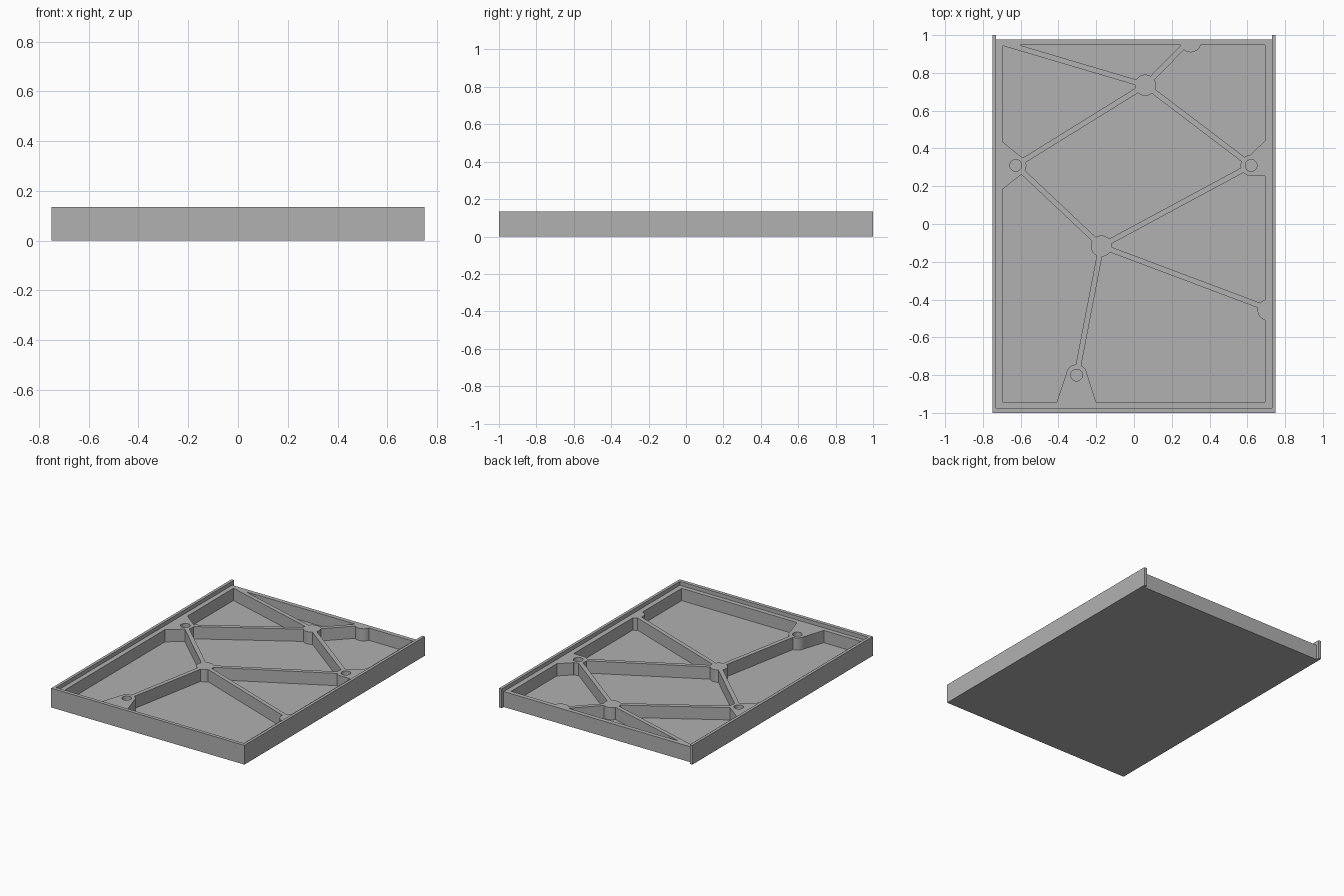
import bpy, bmesh, math
from mathutils import Vector

cube = bpy.data.objects.get("Cube")
if cube:
    bpy.data.objects.remove(cube, do_unlink=True)

HEIGHT, LEDGE, FLOOR = 0.135, 0.108, 0.022
RIB_WIDTH, BOSS_RADIUS, HOLE_RADIUS = 0.029, 0.056, 0.031
LOW, HIGH = -0.1, 0.3          # overshoot of the cutters


def prism(name, outline, z0, z1):
    """Extrude a counter-clockwise outline from z0 to z1."""
    bm = bmesh.new()
    face = bm.faces.new([bm.verts.new((x, y, z0)) for x, y in outline])
    bm.normal_update()
    top = bmesh.ops.extrude_face_region(bm, geom=[face])["geom"]
    verts = [v for v in top if isinstance(v, bmesh.types.BMVert)]
    bmesh.ops.translate(bm, verts=verts, vec=(0, 0, z1 - z0))
    bmesh.ops.recalc_face_normals(bm, faces=bm.faces)
    mesh = bpy.data.meshes.new(name)
    bm.to_mesh(mesh)
    bm.free()
    obj = bpy.data.objects.new(name, mesh)
    bpy.context.collection.objects.link(obj)
    return obj


def rect(x0, x1, y0, y1):
    return [(x0, y0), (x1, y0), (x1, y1), (x0, y1)]


def circle(center, radius, sides=40):
    return [(center[0] + radius * math.cos(math.tau * i / sides),
             center[1] + radius * math.sin(math.tau * i / sides)) for i in range(sides)]


def strip(a, b, width):
    a, b = Vector(a), Vector(b)
    d = (b - a).normalized() * width / 2
    n = Vector((-d.y, d.x))
    return [tuple(p) for p in (a - n, b - n, b + n, a + n)]


def subtract(target, cutter):
    """Cut one solid from another, bake the result and drop the cutter."""
    mod = target.modifiers.new("cut", "BOOLEAN")
    mod.operation, mod.solver, mod.object = "DIFFERENCE", "EXACT", cutter
    bpy.context.view_layer.update()
    graph = bpy.context.evaluated_depsgraph_get()
    mesh = bpy.data.meshes.new_from_object(target.evaluated_get(graph))
    target.modifiers.clear()
    target.data = mesh
    bpy.data.objects.remove(cutter, do_unlink=True)


# Boss centres
upper, middle = (0.06, 0.735), (-0.173, -0.117)
left_hole, right_hole, front_hole = (-0.626, 0.31), (0.62, 0.31), (-0.304, -0.80)
back_stub, side_stub = (0.30, 0.965), (0.71, -0.455)

# Pocket volume, from which ribs and bosses are left out
pocket = prism("pocket", rect(-0.696, 0.694, -0.943, 0.947), FLOOR, HIGH)

for a, b in [(upper, (-0.75, 0.975)), (upper, (0.27, 0.948)), (upper, left_hole),
             (upper, right_hole), (middle, left_hole), (middle, right_hole),
             (middle, (0.70, -0.445)), (middle, front_hole)]:
    subtract(pocket, prism("rib", strip(a, b, RIB_WIDTH), LOW, HIGH + 0.1))

for c in (upper, middle, left_hole, right_hole, front_hole, back_stub, side_stub):
    subtract(pocket, prism("boss", circle(c, BOSS_RADIUS), LOW, HIGH + 0.1))

# Webs joining the screw bosses to the rim
webs = [
    [(-0.72, 0.165), (-0.593, 0.265), (-0.593, 0.352), (-0.72, 0.455)],
    [(0.62, 0.254), (0.73, 0.254), (0.73, 0.475), (0.615, 0.366)],
    [(-0.418, -0.97), (-0.192, -0.97), (-0.251, -0.785), (-0.357, -0.785)],
]
for outline in webs:
    subtract(pocket, prism("web", outline, LOW, HIGH + 0.1))

# Tray: solid block, recessed ledge, set-back rear wall, pockets and screw holes
tray = prism("ribbed_tray", rect(-0.75, 0.75, -1, 1), 0, HEIGHT)
subtract(tray, prism("ledge", rect(-0.73, 0.73, -0.975, 1.1), LEDGE, HIGH))
subtract(tray, prism("rear_notch", rect(-0.73, 0.73, 0.978, 1.1), LOW, HIGH))
subtract(tray, pocket)
for c in (left_hole, right_hole, front_hole):
    subtract(tray, prism("hole", circle(c, HOLE_RADIUS, 32), FLOOR + 0.005, HIGH))

# Plain grey material
grey = bpy.data.materials.new("plain_grey")
grey.use_nodes = True
color = (0.44, 0.44, 0.44, 1)
grey.diffuse_color = color
grey.node_tree.nodes["Principled BSDF"].inputs["Base Color"].default_value = color
tray.data.materials.clear()
tray.data.materials.append(grey)
for p in tray.data.polygons:
    p.material_index = 0

bpy.ops.object.select_all(action="DESELECT")
tray.select_set(True)
bpy.context.view_layer.objects.active = tray
bpy.ops.object.shade_smooth_by_angle(angle=math.radians(30))
